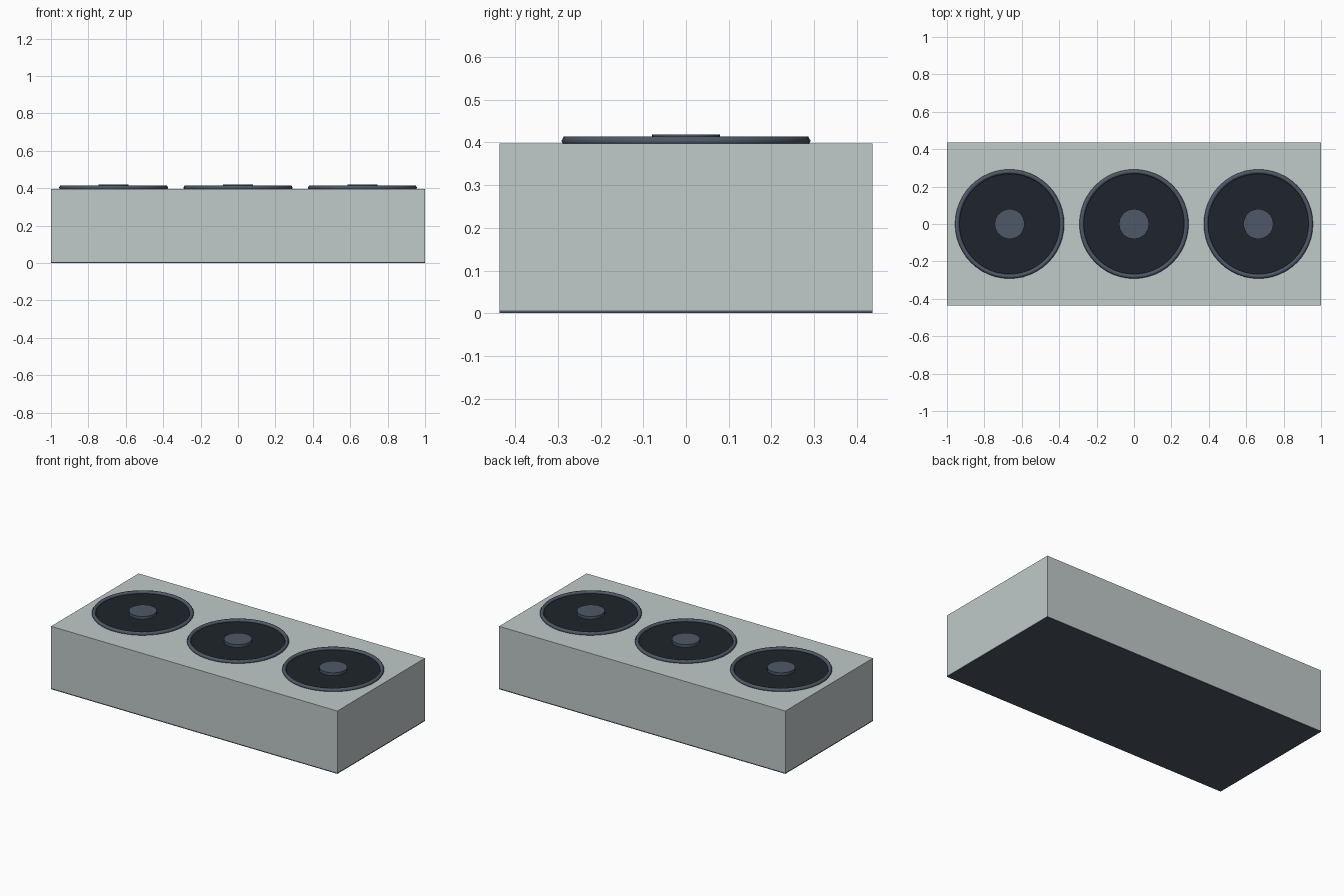
import bpy
import math

if "Cube" in bpy.data.objects:
    bpy.data.objects.remove(bpy.data.objects["Cube"])


def material(name, rgb):
    m = bpy.data.materials.new(name)
    m.diffuse_color = (*rgb, 1.0)
    m.use_nodes = True
    m.node_tree.nodes["Principled BSDF"].inputs["Base Color"].default_value = m.diffuse_color
    return m


CASING = material("pale_grey", (0.53, 0.585, 0.585))
SLATE = material("slate", (0.075, 0.098, 0.135))
DARK = material("dark_slate", (0.013, 0.018, 0.025))


def finish(name, mat, smooth=False):
    ob = bpy.context.object
    ob.name = name
    ob.data.materials.append(mat)
    if smooth:
        bpy.ops.object.shade_smooth_by_angle(angle=math.radians(65))
    return ob


def box(name, sx, sy, z0, z1, mat):
    bpy.ops.mesh.primitive_cube_add(size=1, location=(0, 0, (z0 + z1) / 2))
    bpy.context.object.scale = (sx, sy, z1 - z0)
    bpy.ops.object.transform_apply(location=False, rotation=False, scale=True)
    return finish(name, mat)


def disc(name, x, r, z0, z1, mat, sides):
    bpy.ops.mesh.primitive_cylinder_add(vertices=sides, radius=r, depth=z1 - z0,
                                        location=(x, 0, (z0 + z1) / 2))
    return finish(name, mat, True)


# Casing on a thin base plate
box("base_plate", 2.0, 0.874, 0.0, 0.007, SLATE)
box("casing", 2.0, 0.874, 0.007, 0.397, CASING)

# Three round fan openings: rim, dark grille disc and raised hub
for side, x in (("left", -0.665), ("middle", 0.0), ("right", 0.665)):
    bpy.ops.mesh.primitive_torus_add(major_radius=0.28, minor_radius=0.012,
                                     major_segments=48, minor_segments=6,
                                     location=(x, 0, 0.4035))
    finish(f"fan_rim_{side}", SLATE, True)
    disc(f"fan_grille_{side}", x, 0.274, 0.39, 0.401, DARK, 48)
    disc(f"fan_hub_{side}", x, 0.08, 0.39, 0.419, SLATE, 32)
